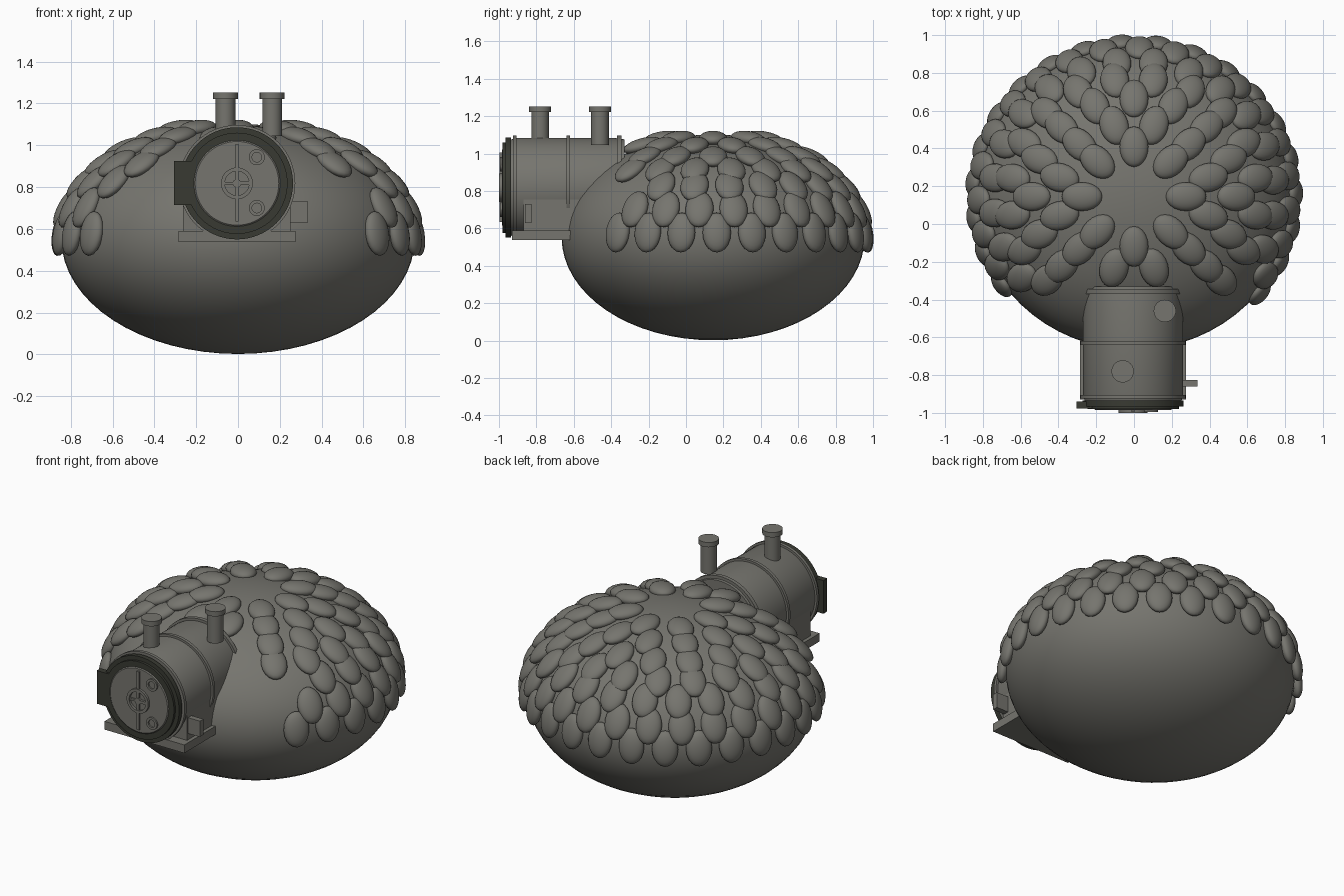
import bpy, math
from mathutils import Matrix, Vector

if "Cube" in bpy.data.objects:
    bpy.data.objects.remove(bpy.data.objects["Cube"])


def material(name, rgb):
    m = bpy.data.materials.new(name)
    m.use_nodes = True
    m.diffuse_color = (*rgb, 1)
    bsdf = next(n for n in m.node_tree.nodes if n.type == "BSDF_PRINCIPLED")
    bsdf.inputs["Base Color"].default_value = (*rgb, 1)
    return m


grey = material("warm grey", (0.18, 0.177, 0.157))
dark = material("dark olive grey", (0.04, 0.042, 0.032))


def finish(name, mat=grey):
    o = bpy.context.object
    o.name = name
    o.data.materials.append(mat)
    bpy.ops.object.shade_smooth_by_angle(angle=math.radians(35))
    return o


def box(name, x, y, z, mat=grey):
    """Box from (min, max) pairs."""
    bpy.ops.mesh.primitive_cube_add(size=1)
    o = bpy.context.object
    o.data.transform(Matrix.Translation([sum(p) / 2 for p in (x, y, z)])
                     @ Matrix.Diagonal([p[1] - p[0] for p in (x, y, z)] + [1]))
    return finish(name, mat)


def lathe_y(name, profile, centre, mat=grey, closed=False, steps=64):
    """Spin (radius, y) points about a y-parallel axis through centre (x, z)."""
    n = len(profile)
    verts, faces = [], []
    for i in range(steps):
        a = math.tau * i / steps
        verts += [(centre[0] + r * math.cos(a), y, centre[1] + r * math.sin(a)) for r, y in profile]
        j = (i + 1) % steps
        for k in range(n if closed else n - 1):
            l = (k + 1) % n
            faces.append((i * n + k, i * n + l, j * n + l, j * n + k))
    if not closed:
        faces.append([i * n for i in range(steps)][::-1])
        faces.append([i * n + n - 1 for i in range(steps)])
    mesh = bpy.data.meshes.new(name)
    mesh.from_pydata(verts, [], faces)
    o = bpy.data.objects.new(name, mesh)
    bpy.context.collection.objects.link(o)
    bpy.ops.object.select_all(action="DESELECT")
    bpy.context.view_layer.objects.active = o
    o.select_set(True)
    bpy.ops.object.mode_set(mode="EDIT")
    bpy.ops.mesh.select_all(action="SELECT")
    bpy.ops.mesh.normals_make_consistent(inside=False)
    bpy.ops.object.mode_set(mode="OBJECT")
    return finish(name, mat)


def ring(name, inner, outer, y0, y1, centre, mat=grey, steps=64):
    return lathe_y(name, [(inner, y0), (outer, y0), (outer, y1), (inner, y1)],
                   centre, mat, True, steps)


# Egg-shaped body
RADII = Vector((0.845, 0.81, 0.55))
CENTRE = Vector((0, 0.145, 0.552))
bpy.ops.mesh.primitive_uv_sphere_add(segments=64, ring_count=32, radius=1)
bpy.context.object.data.transform(Matrix.Translation(CENTRE) @ Matrix.Diagonal([*RADII, 1]))
finish("body")

# Overlapping scales, laid in rings and left open around the front
bpy.ops.mesh.primitive_uv_sphere_add(segments=20, ring_count=12, radius=1)
first = finish("scale")
first.data.transform(Matrix.Diagonal((0.076, 0.108, 0.04, 1)))
shared = first.data
bpy.data.objects.remove(first)


def add_scale(t, az):
    u = Vector((math.sin(t) * math.sin(az), math.sin(t) * math.cos(az), math.cos(t)))
    down = Vector((math.cos(t) * math.sin(az), math.cos(t) * math.cos(az), -math.sin(t)))
    m = (down * RADII).normalized()
    n = Vector([a / r for a, r in zip(u, RADII)]).normalized()
    tilt = 0.1
    along = m * math.cos(tilt) + n * math.sin(tilt)
    side = along.cross(n).normalized()
    up = side.cross(along)
    o = bpy.data.objects.new("scale", shared)
    o.matrix_world = (Matrix.Translation(CENTRE + u * RADII + n * 0.008)
                      @ Matrix((side, along, up)).transposed().to_4x4())
    bpy.context.collection.objects.link(o)


# ring angle from the top, number around, first and last azimuth from the back
for t, count, start, end in [(0.33, 8, 0, 359), (0.5, 12, 15, 374), (0.69, 16, -135, 136),
                             (0.87, 20, -135, 136), (1.06, 24, -127, 128),
                             (1.3, 27, -118, 127), (1.525, 27, -124.7, 132)]:
    az = start
    while az < end:
        add_scale(t, math.radians(az))
        az += 360 / count

# Tank with bands, lying front to back
AXIS = (-0.005, 0.818)
lathe_y("tank", [(0.255, -0.94), (0.265, -0.91), (0.265, -0.38), (0.258, -0.33)], AXIS)
for y0, y1 in [(-0.925, -0.905), (-0.64, -0.62), (-0.37, -0.345)]:
    ring("tank_band", 0.25, 0.279, y0, y1, AXIS)

# Door with dark seals
ring("outer_seal", 0.225, 0.268, -0.965, -0.935, AXIS, dark)
ring("inner_seal", 0.205, 0.242, -0.98, -0.95, AXIS, dark)
lathe_y("door", [(0.2, -0.985), (0.212, -0.975), (0.212, -0.935)], AXIS)
box("hinge_block", (-0.305, -0.175), (-0.978, -0.94), (0.715, 0.925), dark)

# Door bar, hand wheel and gauges
box("door_bar", (-0.013, 0.003), (-0.996, -0.98), (0.635, 1.005))
ring("hand_wheel", 0.058, 0.076, -1.0, -0.982, AXIS, steps=40)
lathe_y("wheel_hub", [(0.02, -1.0), (0.02, -0.98)], AXIS, steps=24)
box("wheel_spoke", (-0.07, 0.06), (-0.997, -0.982), (0.812, 0.824))
box("wheel_handle", (0.0, 0.065), (-1.0, -0.985), (0.81, 0.828))
for z in (0.943, 0.7):
    ring("gauge_ring", 0.023, 0.038, -0.995, -0.98, (0.09, z), steps=32)

# Cradle and base plate under the tank
box("cradle", (-0.262, 0.252), (-0.87, -0.38), (0.57, 0.79))
box("base_plate", (-0.285, 0.275), (-0.93, -0.4), (0.538, 0.59))
box("side_latch", (0.24, 0.335), (-0.86, -0.825), (0.63, 0.73))

# Two capped chimneys
for x, y, bottom in [(-0.06, -0.78, 1.06), (0.163, -0.46, 1.045)]:
    for name, r, z0, z1 in [("chimney", 0.047, bottom, 1.23), ("chimney_cap", 0.059, 1.222, 1.252)]:
        bpy.ops.mesh.primitive_cylinder_add(vertices=32, radius=r, depth=z1 - z0,
                                            location=(x, y, (z0 + z1) / 2))
        finish(name)
